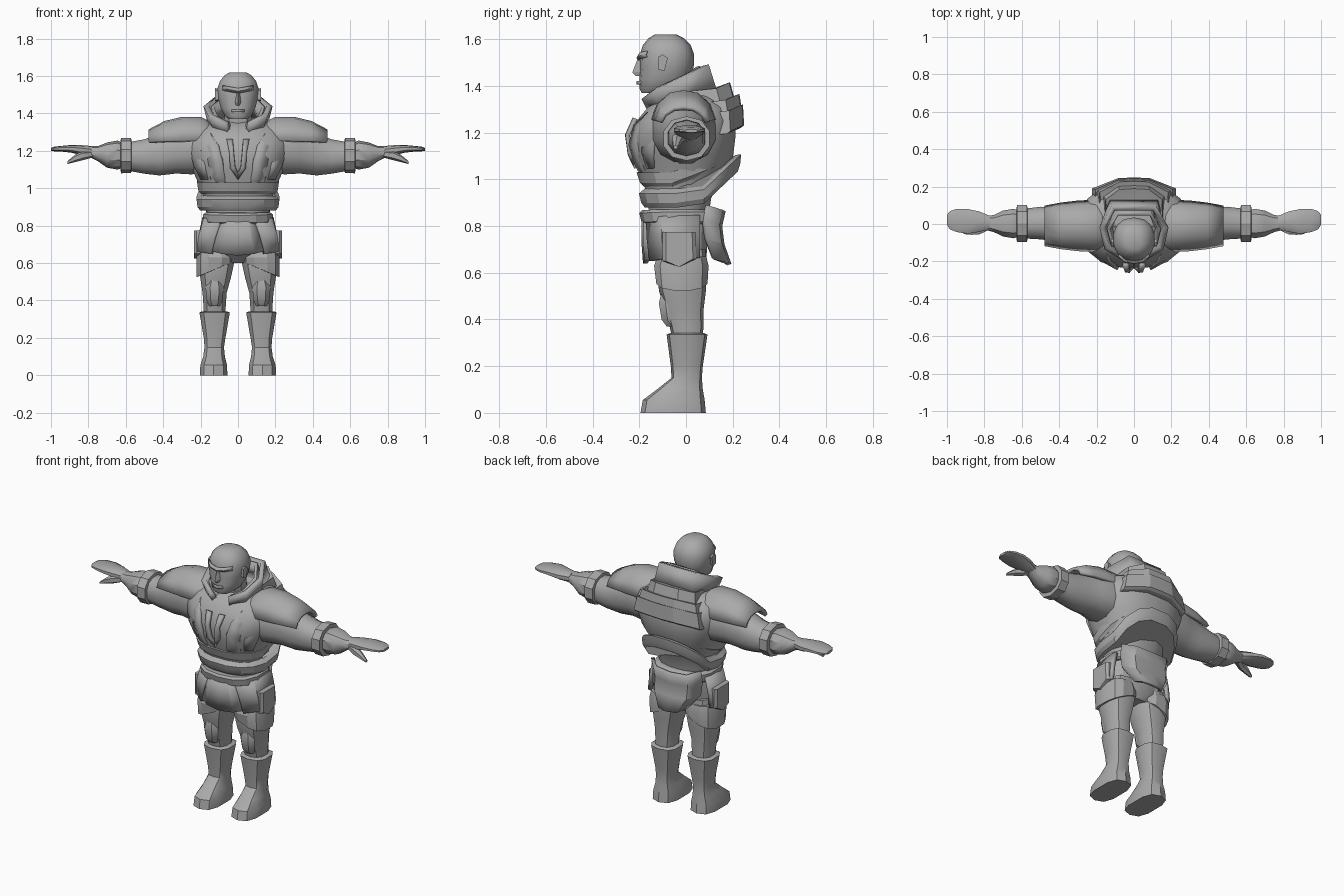
import bpy, bmesh, math
from mathutils import Vector

grey = bpy.data.materials.new("plain grey")
grey.diffuse_color = (0.4, 0.4, 0.4, 1)


def loft(name, rings, closed=True, cap=True, thick=0, mirror=False, angle=32):
    """Skin a list of point rings, optionally capped, thickened and mirrored."""
    bm = bmesh.new()
    vs = [[bm.verts.new(p) for p in r] for r in rings]
    n = len(rings[0])
    for a, b in zip(vs, vs[1:]):
        for i in range(n if closed else n - 1):
            j = (i + 1) % n
            bm.faces.new((a[i], a[j], b[j], b[i]))
    if closed and cap:
        bm.faces.new(vs[0][::-1])
        bm.faces.new(vs[-1])
    bmesh.ops.recalc_face_normals(bm, faces=bm.faces)
    me = bpy.data.meshes.new(name)
    bm.to_mesh(me)
    bm.free()
    ob = bpy.data.objects.new(name, me)
    bpy.context.collection.objects.link(ob)
    me.materials.append(grey)
    bpy.ops.object.select_all(action='DESELECT')
    bpy.context.view_layer.objects.active = ob
    ob.select_set(True)
    bpy.ops.object.shade_smooth_by_angle(angle=math.radians(angle))
    if thick:
        m = ob.modifiers.new("thickness", 'SOLIDIFY')
        m.thickness, m.offset = thick, 0
    if mirror:
        m = ob.modifiers.new("mirror", 'MIRROR')
        m.use_mirror_merge = False
    return ob


def oval(n, e):
    """Unit superellipse points; a lower e is boxier."""
    for i in range(n):
        a = 2 * math.pi * (i + 0.5) / n
        c, s = math.cos(a), math.sin(a)
        yield math.copysign(abs(c) ** e, c), math.copysign(abs(s) ** e, s)


def zring(z, xc, rx, yf, yb, n=12, e=0.8, zf=None):
    """Horizontal ring from front yf to back yb; zf shifts height by x and y."""
    pts = []
    for u, v in oval(n, e):
        x, y = xc + rx * u, (yf + yb) / 2 + (yb - yf) / 2 * v
        pts.append((x, y, z + (zf(x, y) if zf else 0)))
    return pts


def xring(x, yf, yb, z0, z1, n=10, e=0.9):
    """Upright ring across an arm."""
    return [(x, (yf + yb) / 2 + (yb - yf) / 2 * u, (z0 + z1) / 2 + (z1 - z0) / 2 * v)
            for u, v in oval(n, e)]


def both(half):
    """Complete a half path, running from the right to the middle, with its mirror."""
    return half + [(-x, y, z) for x, y, z in reversed(half) if x > 0]


def stack(name, rows, n=12, e=0.8, **k):
    return loft(name, [zring(*r, n=n, e=e) for r in rows], **k)


# Torso and jacket
stack("torso", [(0.85, 0, .165, -.16, .10), (0.92, 0, .18, -.165, .11), (1.0, 0, .20, -.19, .15),
                (1.10, 0, .25, -.23, .205), (1.18, 0, .28, -.235, .215), (1.25, 0, .29, -.215, .215),
                (1.31, 0, .26, -.165, .19), (1.36, 0, .17, -.10, .13)], n=16, angle=40)
rise = lambda x, y: max(0, y - .06) * 0.95
loft("jacket_hem", [zring(z, 0, rx, yf, yb, 16, .8, rise) for z, rx, yf, yb in
                    ((.88, .205, -.18, .225), (.90, .22, -.195, .235), (.94, .225, -.205, .24),
                     (.96, .20, -.18, .215))], angle=25)
hem_rise = lambda x, y: max(0, y + .05) * 0.4
loft("jacket_fold", [zring(z, 0, rx, yf, yb, 16, .8, hem_rise) for z, rx, yf, yb in
                     ((.97, .20, -.185, .16), (.985, .215, -.2, .19), (1.03, .222, -.215, .2))], angle=25)


# Raised chest panels that follow the chest curve
def chest_y(x, z):
    y = -.248 + 0.9 * max(0, 1.15 - z) ** 1.35 + 5 * max(0, z - 1.18) ** 2
    return y + 1.4 * max(0, abs(x) - .03) ** 1.6


def chest_strip(name, inner, outer):
    loft(name, [[(x, chest_y(x, z) - .004, z) for x, z in line] for line in (inner, outer)],
         closed=False, thick=.02, mirror=True, angle=20)


chest_strip("lapel", [(.14, 1.29), (.105, 1.23), (.085, 1.15), (.07, 1.06), (.06, .98)],
            [(.215, 1.28), (.175, 1.22), (.155, 1.14), (.145, 1.06), (.12, .98)])
chest_strip("chest_clasp", [(.028, 1.26), (.022, 1.19), (.014, 1.11), (0, 1.085)],
            [(.06, 1.26), (.046, 1.19), (.042, 1.11), (0, 1.05)])
chest_strip("breast_plate", [(.225, 1.27), (.19, 1.2), (.17, 1.12), (.155, 1.05)],
            [(.25, 1.24), (.25, 1.19), (.23, 1.12), (.195, 1.05)])

# Layered plates on the upper back
for i, (z0, z1, y0, y1, w) in enumerate(((1.22, 1.32, .245, .24, .225), (1.29, 1.365, .235, .225, .20),
                                         (1.33, 1.415, .205, .185, .165))):
    rings = []
    for z, y, k in ((z0, y0 - .015, 1), (z0 + .012, y0, 1), (z1, y1, .92), (z1 - .03, y1 - .08, .85)):
        half = [(w * k, y - .20, z - .04), (w * k, y - .055, z - .025), (.085 * k, y, z), (0, y + .004, z)]
        rings.append(both(half))
    loft("back_plate_%d" % (i + 1), rings, angle=20)

# Standing collar, open at the throat
low = both([(.045, -.15, 1.29), (.12, -.11, 1.31), (.145, 0, 1.34), (.12, .12, 1.38)][::1])
top = both([(.06, -.18, 1.35), (.145, -.13, 1.39), (.17, -.02, 1.44), (.11, .085, 1.49)])
loft("collar", [low, top], closed=False, thick=.03, angle=20)
loft("inner_collar", [[(x * .8, y * .75 - .01, z - .005) for x, y, z in r] for r in (low, top)],
     closed=False, thick=.018, angle=20)

# Neck and head
stack("neck", [(1.28, 0, .075, -.11, .04), (1.42, 0, .075, -.12, .02)], n=10)
stack("head", [(1.37, 0, .05, -.19, -.09), (1.39, 0, .075, -.2, -.02), (1.43, 0, .095, -.2, .015),
               (1.48, 0, .108, -.197, .033), (1.535, 0, .112, -.198, .035), (1.575, 0, .098, -.185, .02),
               (1.605, 0, .072, -.16, -.01), (1.62, 0, .045, -.135, -.04)], n=14, e=.88, angle=40)
loft("nose", [[(.012, -.185, 1.525), (0, -.204, 1.525), (-.012, -.185, 1.525)],
              [(.02, -.185, 1.462), (0, -.23, 1.458), (-.02, -.185, 1.462)],
              [(.018, -.185, 1.445), (0, -.215, 1.443), (-.018, -.185, 1.445)]], angle=20)
loft("brow", [[(x, y - d, z + h) for x, y, z in both([(.08, -.165, 1.525), (.045, -.195, 1.518), (0, -.2, 1.51)])]
              for d, h in ((0, 0), (.008, .01), (0, .024))], closed=False, thick=.008)
loft("lips", [[(x, y, z) for x, y in ((-.032, -.193), (0, -.207), (.032, -.193))] for z in (1.407, 1.422)],
     closed=False, thick=.01)
loft("ear", [[(x, -.10 + dy * k, 1.50 + dz * k) for dy, dz in
              ((-.02, -.03), (.008, -.035), (.022, .02), (.0, .035), (-.018, .025))]
             for x, k in ((.095, .8), (.122, 1))], mirror=True, angle=20)

# Arms, cuffs, gloves and hands
loft("arm", [xring(*r, n=12) for r in (
    (.15, -.15, .13, 1.08, 1.34), (.25, -.145, .13, 1.07, 1.345), (.33, -.12, .11, 1.075, 1.33),
    (.42, -.095, .095, 1.065, 1.295), (.50, -.085, .095, 1.075, 1.265), (.58, -.08, .085, 1.09, 1.25))],
    mirror=True, angle=40)
loft("cuff", [xring(*r) for r in ((.57, -.09, .095, 1.09, 1.26), (.572, -.1, .105, 1.082, 1.268),
                                  (.626, -.1, .105, 1.08, 1.27), (.628, -.08, .085, 1.1, 1.25))],
     mirror=True, angle=25)
loft("glove", [xring(*r) for r in ((.61, -.07, .075, 1.11, 1.24), (.645, -.08, .085, 1.10, 1.255),
                                   (.70, -.07, .075, 1.11, 1.245), (.75, -.045, .05, 1.145, 1.225),
                                   (.79, -.035, .045, 1.165, 1.225))], mirror=True, angle=35)
loft("hand", [xring(*r, e=.8) for r in ((.77, -.03, .045, 1.165, 1.225), (.83, -.045, .07, 1.175, 1.23),
                                        (.89, -.055, .083, 1.19, 1.232), (.95, -.045, .083, 1.197, 1.226),
                                        (.985, -.03, .07, 1.198, 1.222), (1.0, -.005, .05, 1.2, 1.215))],
     mirror=True, angle=35)
loft("thumb", [xring(*r, n=6) for r in ((.775, -.035, .02, 1.165, 1.2), (.83, -.06, -.01, 1.15, 1.2),
                                        (.87, -.06, -.02, 1.14, 1.18), (.912, -.055, -.035, 1.13, 1.145))],
     mirror=True, angle=25)


# Shoulder guards: open shells draped over the arms
def shell(x, r, zt, drop):
    return [(x, -.01 + r * u, zt - drop * d) for u, d in
            ((-1.05, 1), (-.85, .45), (-.45, .08), (0, 0), (.45, .08), (.85, .45), (1.05, 1))]


loft("shoulder_guard", [shell(.13, .11, 1.335, .06), shell(.2, .125, 1.372, .12), (shell(.3, .12, 1.372, .12)),
                        shell(.39, .11, 1.35, .10), shell(.475, .095, 1.305, .06)],
     closed=False, thick=.02, mirror=True, angle=35)

# Hips, belt and skirt
stack("hips", [(.60, 0, .07, -.08, .06), (.65, 0, .17, -.13, .09), (.74, 0, .185, -.14, .095),
               (.86, 0, .17, -.15, .10)])
tilt = lambda x, y: -.06 * max(0, -y - .12)
loft("belt", [zring(z, 0, rx, yf, yb, 14, .8, tilt) for z, rx, yf, yb in (
    (.81, .18, -.17, .125), (.82, .19, -.19, .14), (.86, .19, -.2, .145), (.872, .175, -.19, .12))], angle=25)
loft("front_flap", [both([(w, y + .03, z + .015), (w * .6, y, z), (0, y - .006, z - .01)])
                    for z, w, y in ((.83, .085, -.175), (.74, .115, -.175), (.65, .145, -.168))],
     closed=False, thick=.02, angle=20)
loft("side_flap", [[(x0, y0, z), (x1, y1, z + .01), (x2, .06, z + .015)] for z, x0, y0, x1, y1, x2 in
                   ((.83, .09, -.165, .175, -.1, .18), (.74, .12, -.16, .2, -.1, .2),
                    (.65, .14, -.15, .215, -.09, .21))],
     closed=False, thick=.02, mirror=True, angle=20)
loft("pouch", [[(x, -.03 + k * y, z) for y, z in ((-.07, .775), (.07, .775), (.075, .66), (.0, .625), (-.07, .65))]
               for x, k in ((.185, 1), (.222, 1), (.235, .8))], mirror=True, angle=20)
loft("back_flap", [both([(w, y - .07, z + .025), (w * .65, y - .01, z + .006), (0, y, z)])
                   for z, w, y in ((.865, .165, .16), (.80, .165, .145), (.72, .16, .155), (.635, .09, .185))],
     closed=False, thick=.02, angle=25)

# Legs, thigh guards and knees
stack("leg", [(.30, .125, .06, -.055, .07), (.37, .125, .062, -.07, .075), (.44, .125, .067, -.09, .075),
              (.52, .12, .085, -.115, .085), (.60, .115, .098, -.125, .09), (.70, .10, .09, -.12, .085)],
      n=10, mirror=True, angle=40)
cut = lambda x, y: -.42 * (x - .1) - .0 * y
loft("thigh_guard", [zring(z, .122, rx, yf, yb, 12, .8, cut if z < .62 else None) for z, rx, yf, yb in
                     ((.575, .085, -.11, .075), (.576, .103, -.13, .095), (.63, .104, -.14, .1),
                      (.67, .095, -.125, .09))], mirror=True, angle=25)
stack("knee", [(.37, .125, .03, -.085, 0), (.40, .125, .045, -.108, 0), (.47, .125, .052, -.12, 0),
               (.51, .125, .035, -.11, 0)], n=8, mirror=True, angle=30)

# Boots
stack("boot", [(0, .13, .076, -.195, .085), (.055, .13, .074, -.185, .08), (.10, .128, .06, -.125, .072),
               (.15, .127, .054, -.062, .068), (.20, .125, .06, -.065, .072), (.335, .125, .084, -.083, .092),
               (.342, .125, .07, -.068, .078)], n=10, e=.7, mirror=True, angle=35)
